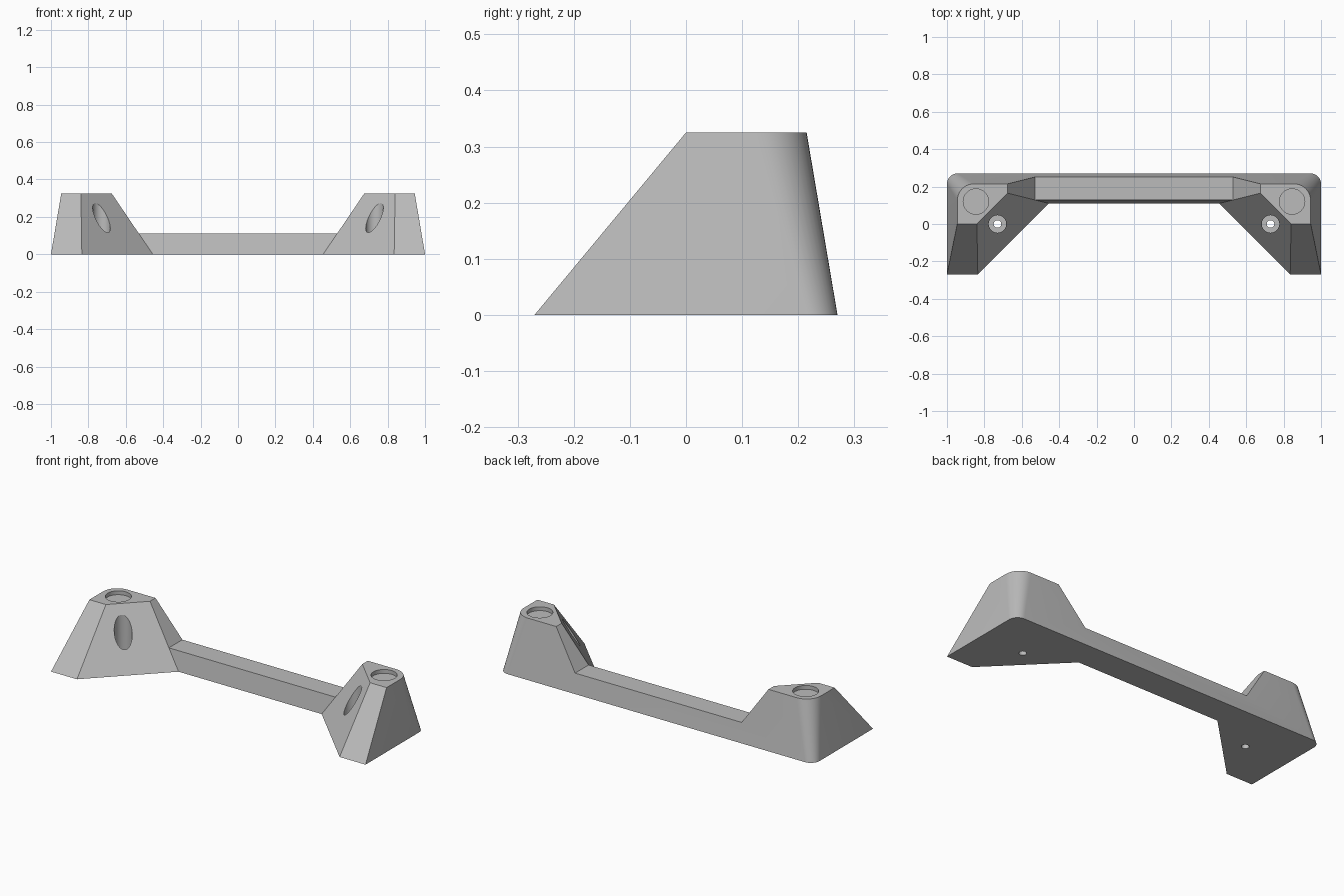
import bpy, bmesh, math

cube = bpy.data.objects.get("Cube")
if cube:
    bpy.data.objects.remove(cube, do_unlink=True)

HEIGHT, BAR_HEIGHT = 0.325, 0.11
STEPS = 10

grey = bpy.data.materials.new("light grey")
grey.use_nodes = True
colour = (0.5, 0.5, 0.5, 1)
grey.diffuse_color = colour
grey.node_tree.nodes["Principled BSDF"].inputs["Base Color"].default_value = colour


def outline(out_x, back_y, radius, front):
    """Foot outline: inner back point, rounded outer corner, then front points."""
    points = [(front[-1][0], back_y)]
    for i in range(STEPS + 1):
        a = math.pi / 2 * (1 - i / STEPS)
        points.append((out_x - radius + radius * math.cos(a),
                       back_y - radius + radius * math.sin(a)))
    return points + front


base = outline(1.0, 0.27, 0.055, [(1.0, -0.27), (0.835, -0.27), (0.455, 0.11)])
top = outline(0.945, 0.215, 0.09, [(0.945, 0.0), (0.84, 0.0), (0.675, 0.165)])


def ring(bm, z, side):
    t = z / HEIGHT
    return [bm.verts.new((side * (a[0] + (b[0] - a[0]) * t), a[1] + (b[1] - a[1]) * t, z))
            for a, b in zip(base, top)]


# Two tapered feet, left open where the bar joins them
bm = bmesh.new()
joints = []
for side in (1, -1):
    low, mid, high = [ring(bm, z, side) for z in (0, BAR_HEIGHT, HEIGHT)]
    n = len(low)
    for lower, upper in ((low, mid), (mid, high)):
        for i in range(n):
            j = (i + 1) % n
            if lower is low and j == 0:
                continue
            bm.faces.new((lower[i], lower[j], upper[j], upper[i]))
    bm.faces.new(low)
    bm.faces.new(high)
    joints.append((low[0], mid[0], mid[-1], low[-1]))

# Bar between the feet
for i in range(4):
    j = (i + 1) % 4
    bm.faces.new((joints[0][i], joints[0][j], joints[1][j], joints[1][i]))

bmesh.ops.recalc_face_normals(bm, faces=bm.faces)
bmesh.ops.dissolve_limit(bm, angle_limit=math.radians(1), verts=bm.verts, edges=bm.edges)
mesh = bpy.data.meshes.new("stand_body")
bm.to_mesh(mesh)
bm.free()
mesh.materials.append(grey)
body = bpy.data.objects.new("stand_body", mesh)
bpy.context.collection.objects.link(body)


def cut_hole(x, y, radius, z_low, z_high):
    bpy.ops.mesh.primitive_cylinder_add(vertices=48, radius=radius, depth=z_high - z_low,
                                        location=(x, y, (z_low + z_high) / 2))
    cutter = bpy.context.object
    cutter.name = "hole_cutter"
    cutter.hide_render = True
    cutter.data.materials.append(grey)
    mod = body.modifiers.new("hole", "BOOLEAN")
    mod.operation, mod.solver, mod.object = "DIFFERENCE", "EXACT", cutter
    bpy.context.view_layer.objects.active = body
    bpy.ops.object.modifier_apply(modifier=mod.name)
    bpy.data.objects.remove(cutter, do_unlink=True)


# Round top recesses, countersunk screw pockets and through holes
for side in (1, -1):
    cut_hole(side * 0.845, 0.12, 0.068, HEIGHT - 0.022, HEIGHT + 0.1)
    cut_hole(side * 0.73, 0.0, 0.047, 0.055, 0.5)
    cut_hole(side * 0.73, 0.0, 0.02, -0.1, 0.2)

# Smooth rounded corners and hole walls, keep the other edges crisp
bpy.ops.object.select_all(action="DESELECT")
body.select_set(True)
bpy.context.view_layer.objects.active = body
bpy.ops.object.shade_smooth_by_angle(angle=math.radians(20))
